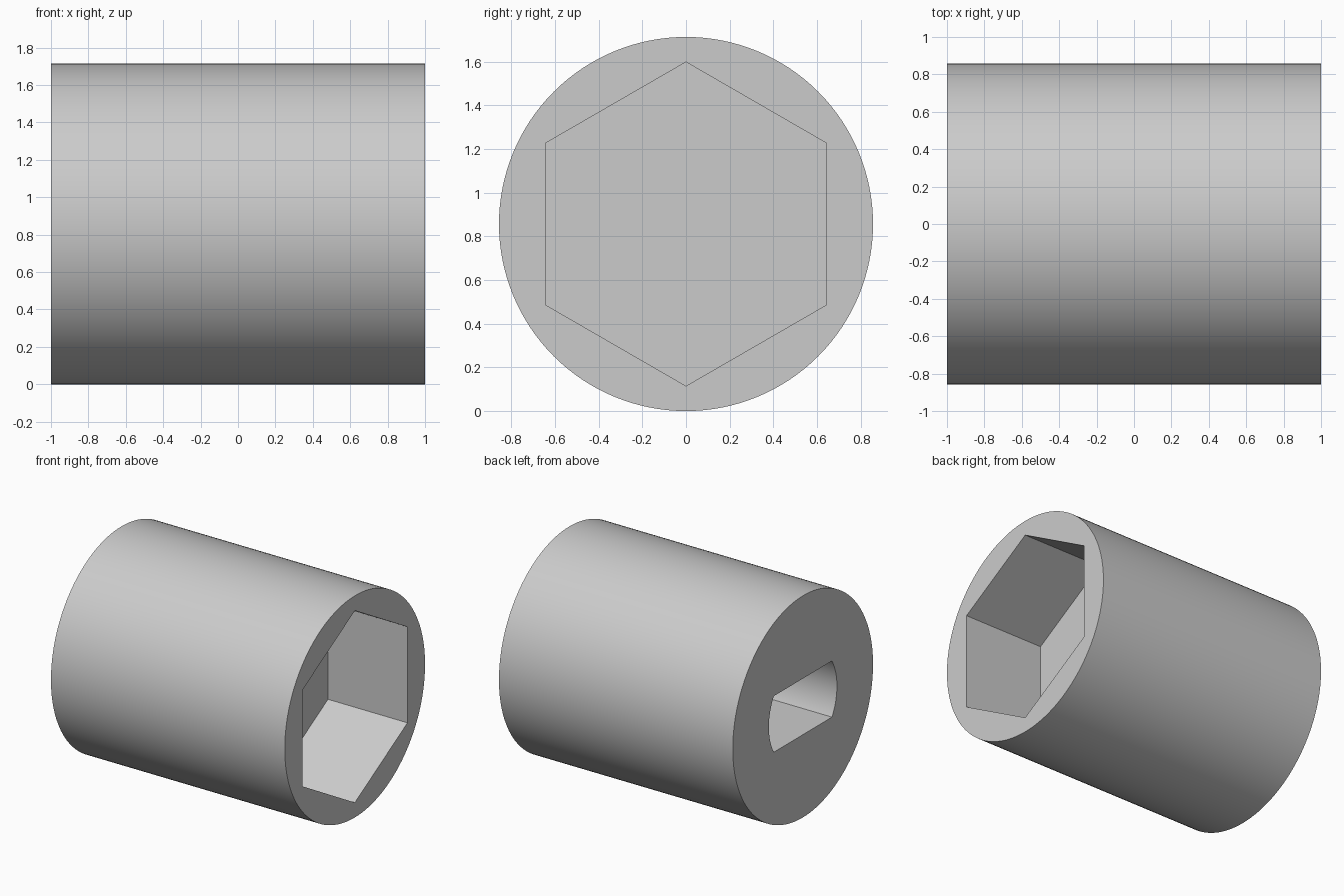
import bpy, bmesh
from math import sin, cos, asin, pi, radians

RADIUS = 0.857
HEX_RADIUS, HEX_DEPTH = 0.742, 0.68
BORE_RADIUS, BORE_HALF_HEIGHT, BORE_DEPTH = 0.416, 0.217, 1.0

cube = bpy.data.objects.get("Cube")
if cube:
    bpy.data.objects.remove(cube, do_unlink=True)

grey = bpy.data.materials.new("light_grey")
grey.use_nodes = True
colour = (0.6, 0.6, 0.6, 1)
grey.diffuse_color = colour
grey.node_tree.nodes["Principled BSDF"].inputs["Base Color"].default_value = colour


def circle(radius, count):
    """Points of a regular outline with one corner straight up."""
    return [(radius * sin(2 * pi * i / count), radius * cos(2 * pi * i / count))
            for i in range(count)]


def double_flat(radius, half_height, steps=24):
    """Round outline cut flat at the top and bottom."""
    limit = asin(half_height / radius)
    arc = [-limit + 2 * limit * i / steps for i in range(steps + 1)]
    return [(radius * cos(a + turn), radius * sin(a + turn))
            for turn in (0, pi) for a in arc]


def prism(name, outline, x_start, x_end):
    """Extrude a y/z outline along x, about the axis of the body."""
    bm = bmesh.new()
    base = bm.faces.new([bm.verts.new((x_start, y, z + RADIUS)) for y, z in outline])
    result = bmesh.ops.extrude_face_region(bm, geom=[base], use_keep_orig=True)
    moved = [v for v in result["geom"] if isinstance(v, bmesh.types.BMVert)]
    bmesh.ops.translate(bm, verts=moved, vec=(x_end - x_start, 0, 0))
    bmesh.ops.recalc_face_normals(bm, faces=bm.faces[:])
    mesh = bpy.data.meshes.new(name)
    bm.to_mesh(mesh)
    bm.free()
    mesh.materials.append(grey)
    obj = bpy.data.objects.new(name, mesh)
    bpy.context.collection.objects.link(obj)
    return obj


# Round body, hexagonal socket at one end, double-flat bore at the other
body = prism("coupler_body", circle(RADIUS, 128), -1, 1)
cutters = [
    prism("hex_socket_cutter", circle(HEX_RADIUS, 6), 1 - HEX_DEPTH, 1.2),
    prism("shaft_bore_cutter", double_flat(BORE_RADIUS, BORE_HALF_HEIGHT),
          -1.2, -1 + BORE_DEPTH),
]

bpy.ops.object.select_all(action="DESELECT")
body.select_set(True)
bpy.context.view_layer.objects.active = body
for cutter in cutters:
    cutter.hide_render = True
    cut = body.modifiers.new(cutter.name, "BOOLEAN")
    cut.operation = "DIFFERENCE"
    cut.solver = "EXACT"
    cut.object = cutter
    bpy.ops.object.modifier_apply(modifier=cut.name)
    bpy.data.objects.remove(cutter, do_unlink=True)

bpy.ops.object.shade_smooth_by_angle(angle=radians(30))
